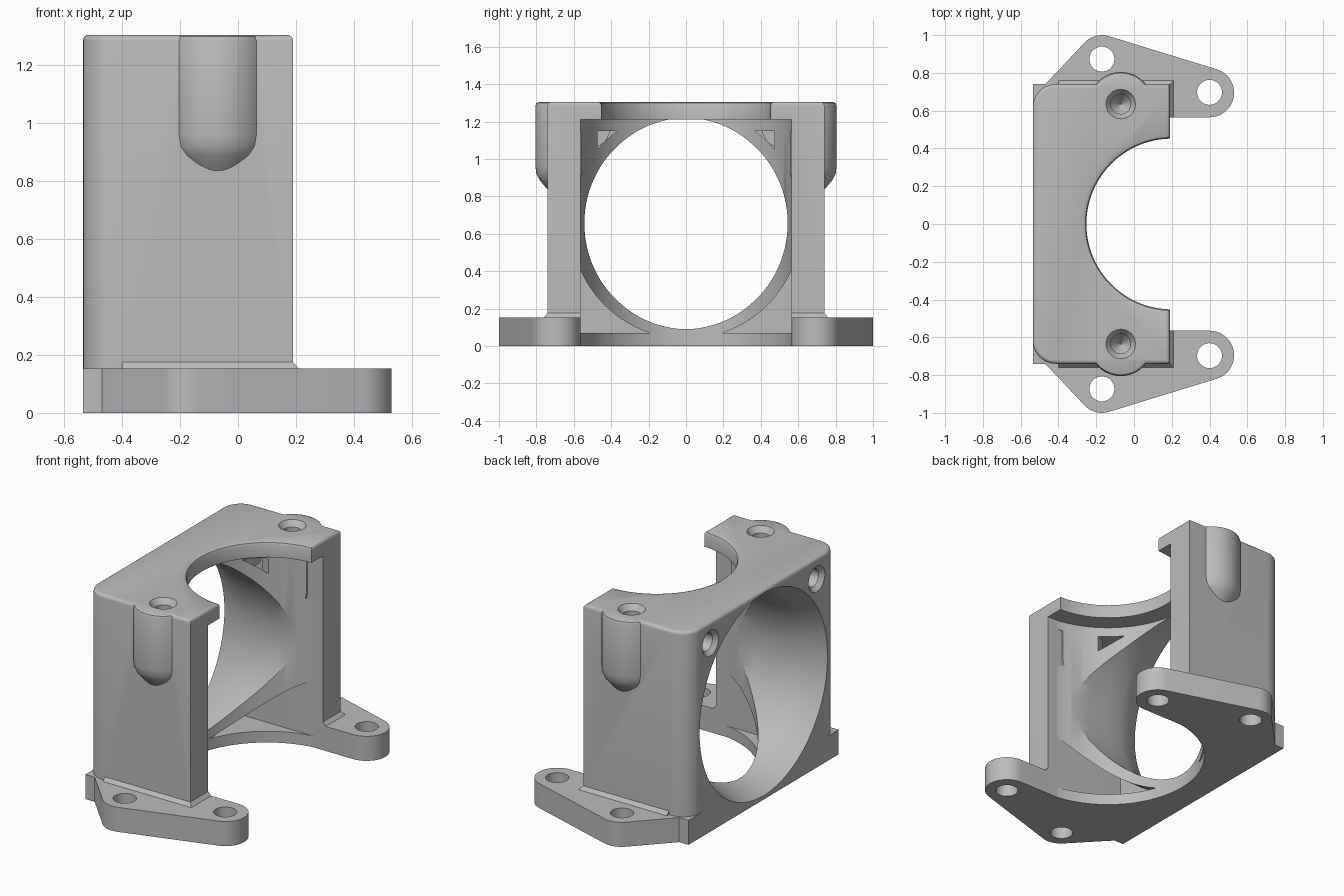
import bpy, bmesh, math
from mathutils import Matrix, Vector

cube = bpy.data.objects.get("Cube")
if cube:
    bpy.data.objects.remove(cube, do_unlink=True)

BACK, FRONT, HALF, INNER, TOP = -0.535, 0.19, 0.74, 0.565, 1.305
BASE, MID = 0.153, 0.655


def finish(name, bm):
    bmesh.ops.recalc_face_normals(bm, faces=bm.faces[:])
    mesh = bpy.data.meshes.new(name)
    bm.to_mesh(mesh)
    bm.free()
    ob = bpy.data.objects.new(name, mesh)
    bpy.context.collection.objects.link(ob)
    return ob


def box_bm(lo, hi):
    bm = bmesh.new()
    lo, hi = Vector(lo), Vector(hi)
    size = hi - lo
    bmesh.ops.create_cube(bm, size=1, matrix=Matrix.Translation((lo + hi) / 2)
                          @ Matrix.Diagonal((*size, 1)))
    return bm


def box(name, lo, hi):
    return finish(name, box_bm(lo, hi))


def hull(name, points):
    bm = bmesh.new()
    for p in points:
        bm.verts.new(p)
    res = bmesh.ops.convex_hull(bm, input=bm.verts[:])
    loose = [v for v in bm.verts if not v.link_faces]
    bmesh.ops.delete(bm, geom=loose, context='VERTS')
    bmesh.ops.dissolve_limit(bm, angle_limit=0.01, verts=bm.verts[:], edges=bm.edges[:])
    return finish(name, bm)


def lathe(name, profile, centre, along_x=False, sides=48):
    """Closed solid turned from (radius, height) pairs about z, or about x."""
    bm = bmesh.new()
    rings = []
    for r, h in profile:
        ring = []
        for i in range(sides):
            a = math.tau * i / sides
            u, v = r * math.cos(a), r * math.sin(a)
            ring.append(bm.verts.new(Vector(centre) + Vector((h, u, v) if along_x else (u, v, h))))
        rings.append(ring)
    for a, b in zip(rings, rings[1:]):
        for i in range(sides):
            j = (i + 1) % sides
            bm.faces.new((a[i], a[j], b[j], b[i]))
    bm.faces.new(rings[0])
    bm.faces.new(rings[-1])
    return finish(name, bm)


def combine(target, tool, operation):
    mod = target.modifiers.new("join", 'BOOLEAN')
    mod.operation, mod.solver, mod.object = operation, 'EXACT', tool
    bpy.context.view_layer.objects.active = target
    bpy.ops.object.modifier_apply(modifier=mod.name)
    bpy.data.objects.remove(tool, do_unlink=True)


def screw_boss(side):
    return lathe("screw_boss", [(0.06, 0.80), (0.10, 0.83), (0.15, 0.89), (0.165, 0.92),
                                (0.17, 0.96), (0.17, 1.285), (0.164, 1.299), (0.15, TOP)],
                 (-0.07, side * 0.635, 0))


# Main housing with rounded back corners and softened top edges
bm = box_bm((BACK, -HALF, 0), (FRONT, HALF, TOP))
corners = [e for e in bm.edges if all(v.co.x < 0 for v in e.verts)
           and abs(e.verts[0].co.z - e.verts[1].co.z) > 0.5]
bmesh.ops.bevel(bm, geom=corners, offset=0.12, segments=10, profile=0.5, affect='EDGES')
rim = [e for e in bm.edges if all(v.co.z > TOP - 0.001 for v in e.verts)]
bmesh.ops.bevel(bm, geom=rim, offset=0.02, segments=4, profile=0.5, affect='EDGES')
housing = finish("fan_housing", bm)

# Mounting flanges, square back corners, small fillets and screw bosses
for s in (-1, 1):
    plan = [(-0.47, HALF), (-0.47, 0.6), (-0.3, INNER)]
    for cx, cy, r in ((-0.17, 0.875, 0.125), (0.4, 0.695, 0.13)):
        plan += [(cx + r * math.cos(math.tau * i / 48), cy + r * math.sin(math.tau * i / 48))
                 for i in range(48)]
    combine(housing, hull("flange", [(x, s * y, z) for x, y in plan for z in (0, BASE)]), 'UNION')
    ya, yb = sorted((s * 0.6, s * HALF))
    combine(housing, box("corner_block", (BACK, ya, 0), (-0.4, yb, BASE)), 'UNION')
    skirt = [(x, s * y, z) for g, z in ((0.02, 0.14), (0.02, BASE), (0.006, 0.16), (0, 0.175))
             for x in (-0.4, FRONT + g) for y in (INNER, HALF + g)]
    combine(housing, hull("fillet", skirt), 'UNION')
    combine(housing, screw_boss(s), 'UNION')

# Corner pockets left around the duct wall and the bosses
pocket = box("pocket", (-0.37, -INNER, 0.07), (0.3, INNER, 1.15))
combine(pocket, lathe("duct_wall", [(0.617, -0.6), (0.617, 0.5)], (0, 0, MID), True, 96), 'DIFFERENCE')
for s in (-1, 1):
    combine(pocket, screw_boss(s), 'DIFFERENCE')
    combine(pocket, lathe("fan_screw_boss", [(0.12, -0.6), (0.12, -0.24)],
                          (0, s * 0.523, 1.175), True), 'DIFFERENCE')
combine(housing, pocket, 'DIFFERENCE')

# Upright round clearance through the front, open towards +x
clearance = lathe("clearance", [(0.571, -0.1), (0.571, 1.21)], (0.2, 0, 0), sides=128)
combine(clearance, box("limit", (-1, -INNER, -0.2), (0.9, INNER, 1.4)), 'INTERSECT')
combine(housing, clearance, 'DIFFERENCE')

# Bell-mouthed air duct
duct = lathe("duct", [(0.64, -0.56), (0.63, BACK), (0.605, -0.48), (0.58, -0.42), (0.5625, -0.36),
                      (0.553, -0.25), (0.547, -0.1), (0.543, 0.04), (0.543, 0.5)],
             (0, 0, MID), True, 96)
combine(housing, duct, 'DIFFERENCE')

# Round opening in the top plate with an eased rim
opening = lathe("opening", [(0.452, 1.1), (0.452, 1.285), (0.458, 1.299), (0.472, TOP), (0.472, 1.4)],
                (0.2, 0, 0), sides=96)
combine(housing, opening, 'DIFFERENCE')

# Countersunk screw holes and flange holes
for s in (-1, 1):
    combine(housing, lathe("top_hole", [(0.003, 0.96), (0.052, 1.02), (0.052, 1.27), (0.078, TOP),
                                        (0.078, 1.4)], (-0.07, s * 0.635, 0)), 'DIFFERENCE')
    combine(housing, lathe("fan_hole", [(0.08, -0.7), (0.08, BACK), (0.055, -0.51), (0.055, -0.32),
                                        (0.003, -0.28)], (0, s * 0.523, 1.175), True), 'DIFFERENCE')
    for cx, cy in ((-0.17, 0.873), (0.4, 0.697)):
        combine(housing, lathe("flange_hole", [(0.066, -0.1), (0.066, 0.3)],
                               (cx, s * cy, 0)), 'DIFFERENCE')

# Single grey plastic
mat = bpy.data.materials.new("grey_plastic")
mat.use_nodes = True
grey = (0.5, 0.5, 0.5, 1)
mat.diffuse_color = grey
mat.node_tree.nodes["Principled BSDF"].inputs["Base Color"].default_value = grey
housing.data.materials.clear()
housing.data.materials.append(mat)
for poly in housing.data.polygons:
    poly.material_index = 0

bpy.ops.object.select_all(action='DESELECT')
housing.select_set(True)
bpy.context.view_layer.objects.active = housing
bpy.ops.object.shade_smooth_by_angle(angle=math.radians(30))
